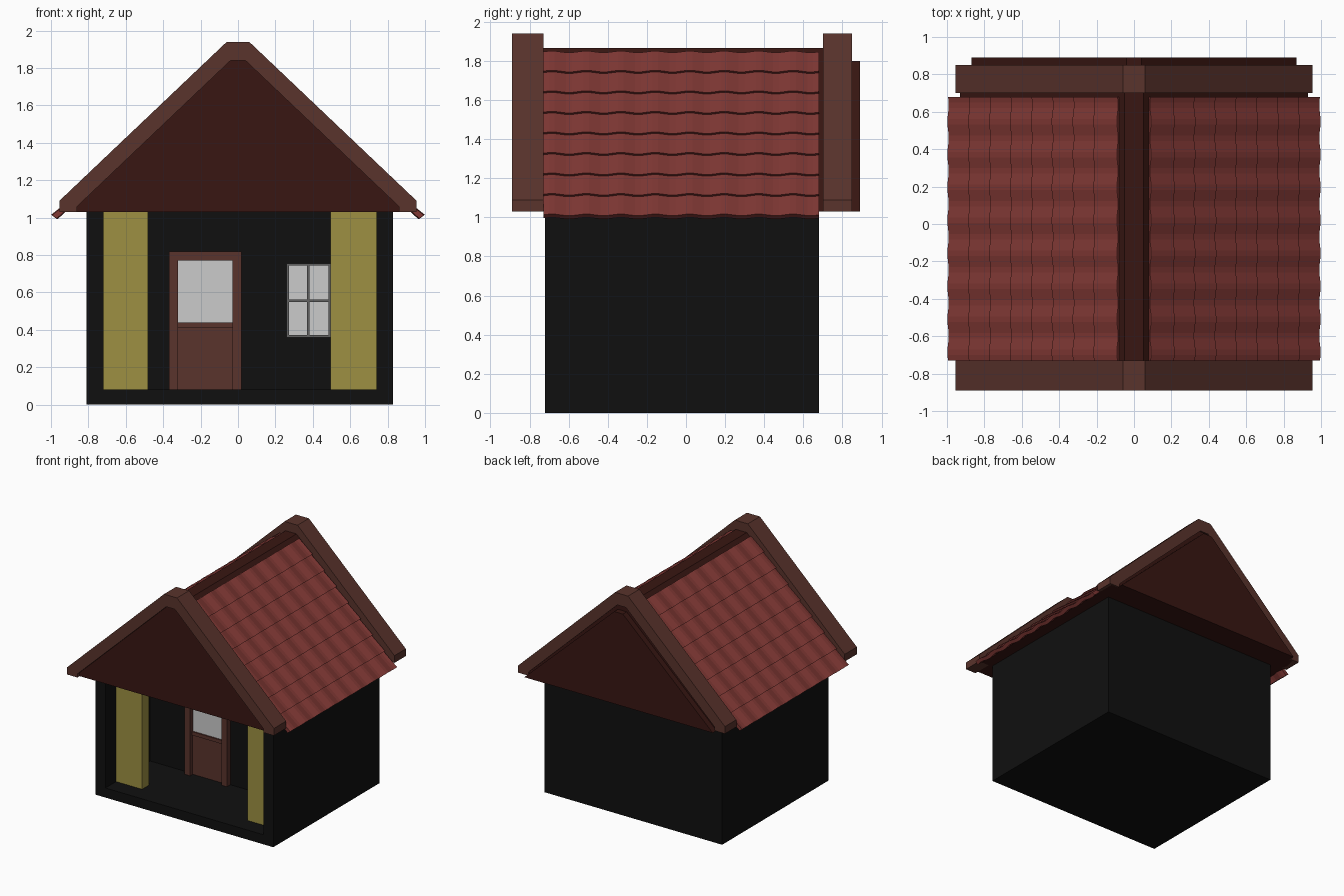
import bpy, bmesh, math

if "Cube" in bpy.data.objects:
    bpy.data.objects.remove(bpy.data.objects["Cube"])


def mat(name, rgb):
    m = bpy.data.materials.new(name)
    m.diffuse_color = (*rgb, 1)
    m.use_nodes = True
    m.node_tree.nodes["Principled BSDF"].inputs["Base Color"].default_value = m.diffuse_color
    return m


BLACK = mat("black", (.005, .005, .005))
DARK = mat("dark_red", (.04, .008, .006))
WOOD = mat("brown_wood", (.1, .033, .025))
COLUMN = mat("ochre", (.34, .28, .055))
TILE = mat("tile_red", (.22, .04, .035))
FRAME = mat("dark_grey", (.12, .12, .12))
GLASS = mat("glass_grey", (.65, .65, .65))


def finish(name, bm, material):
    bmesh.ops.recalc_face_normals(bm, faces=bm.faces)
    me = bpy.data.meshes.new(name)
    bm.to_mesh(me)
    bm.free()
    me.materials.append(material)
    ob = bpy.data.objects.new(name, me)
    bpy.context.collection.objects.link(ob)
    return ob


def extrude(name, points, vec, material):
    """Closed polygon of 3D points swept along vec."""
    bm = bmesh.new()
    face = bm.faces.new([bm.verts.new(p) for p in points])
    new = bmesh.ops.extrude_face_region(bm, geom=[face], use_keep_orig=True)
    bmesh.ops.translate(bm, vec=vec, verts=[
        v for v in new["geom"] if isinstance(v, bmesh.types.BMVert)])
    return finish(name, bm, material)


def box(name, x0, x1, y0, y1, z0, z1, material):
    pts = [(x0, y0, z0), (x1, y0, z0), (x1, y1, z0), (x0, y1, z0)]
    return extrude(name, pts, (0, 0, z1 - z0), material)


def gable(name, half, y0, y1, material):
    """Symmetric x-z profile from its right half, swept from y0 to y1."""
    prof = half + [(-x, z) for x, z in reversed(half)]
    return extrude(name, [(x, y0, z) for x, z in prof], (0, y1 - y0, 0), material)


# House body: floor slab and walls wrapping the recessed porch
WALL_Y = -.13
box("floor", -.81, .83, -.72, .68, 0, .08, BLACK)
plan = [(-.81, -.72), (-.72, -.72), (-.72, WALL_Y), (.74, WALL_Y),
        (.74, -.72), (.83, -.72), (.83, .68), (-.81, .68)]
extrude("walls", [(x, y, .08) for x, y in plan], (0, 0, .96), BLACK)

# Porch columns
box("column_left", -.72, -.48, -.58, -.49, .08, 1.03, COLUMN)
box("column_right", .495, .74, -.58, -.49, .08, 1.03, COLUMN)

# Door
for side, x in (("left", -.37), ("right", -.03)):
    box("door_post_" + side, x, x + .05, -.175, WALL_Y, .08, .82, WOOD)
box("door_lintel", -.32, -.03, -.175, WALL_Y, .77, .82, WOOD)
box("door_panel", -.32, -.03, -.14, WALL_Y, .08, .41, WOOD)
box("door_rail", -.32, -.03, -.15, WALL_Y, .41, .44, WOOD)
box("door_glass", -.32, -.03, -.138, WALL_Y, .44, .77, GLASS)

# Window
box("window_glass", .265, .49, -.14, WALL_Y, .365, .75, GLASS)
for i, x in enumerate((.26, .37, .484)):
    box(f"window_upright_{i}", x, x + .012, -.155, WALL_Y, .36, .755, FRAME)
for i, z in enumerate((.36, .55, .743)):
    box(f"window_bar_{i}", .26, .496, -.153, WALL_Y, z, z + .012, FRAME)

# Roof core, back gable panel and barge boards
gable("roof_core", [(.87, 1.03), (.93, 1.03), (.05, 1.865)], -.86, .84, DARK)
gable("back_gable_panel", [(.87, 1.03), (.04, 1.80)], .84, .89, DARK)
board = [(.04, 1.84), (.86, 1.06), (.86, 1.03), (.955, 1.03), (.955, 1.09), (.06, 1.94)]
for name, y0, y1 in (("front", -.89, -.73), ("back", .70, .85)):
    # outer edge over the ridge, then back along the inner edge
    outer, inner = board[3:], board[2::-1]
    prof = (outer + [(-x, z) for x, z in reversed(outer)]
            + [(-x, z) for x, z in inner] + list(reversed(inner)))
    extrude(name + "_barge_board", [(x, y0, z) for x, z in prof],
            (0, y1 - y0, 0), WOOD)

# Roof tiles: overlapping curved shingles, 8 rows of 8 on each slope
P0, P1 = (.08, 1.838), (.972, .998)
ROWS, COLS, SEG = 8, 8, 6
Y0, Y1 = -.73, .68
length = math.dist(P0, P1)
dx, dz = (P1[0] - P0[0]) / length, (P1[1] - P0[1]) / length
nx, nz = -dz, dx


def tiles(name, side):
    bm = bmesh.new()
    step, width = length / ROWS, (Y1 - Y0) / COLS
    for r in range(ROWS):
        for c in range(COLS):
            rings = []
            for i in range(SEG + 1):
                t = i / SEG
                y = Y0 + (c + t) * width
                wave = .006 * math.sin(2 * math.pi * t)
                ring = []
                for s, h in ((r * step, .012), ((r + 1) * step + .006, .026),
                             ((r + 1) * step, -.004), (r * step, -.008)):
                    h += wave
                    ring.append(bm.verts.new((side * (P0[0] + dx * s + nx * h), y,
                                              P0[1] + dz * s + nz * h)))
                rings.append(ring)
            for a, b in zip(rings, rings[1:]):
                for k in range(4):
                    bm.faces.new((a[k], a[k - 1], b[k - 1], b[k]))
            bm.faces.new(rings[0])
            bm.faces.new(rings[-1])
    finish(name, bm, TILE)


tiles("roof_tiles_right", 1)
tiles("roof_tiles_left", -1)
